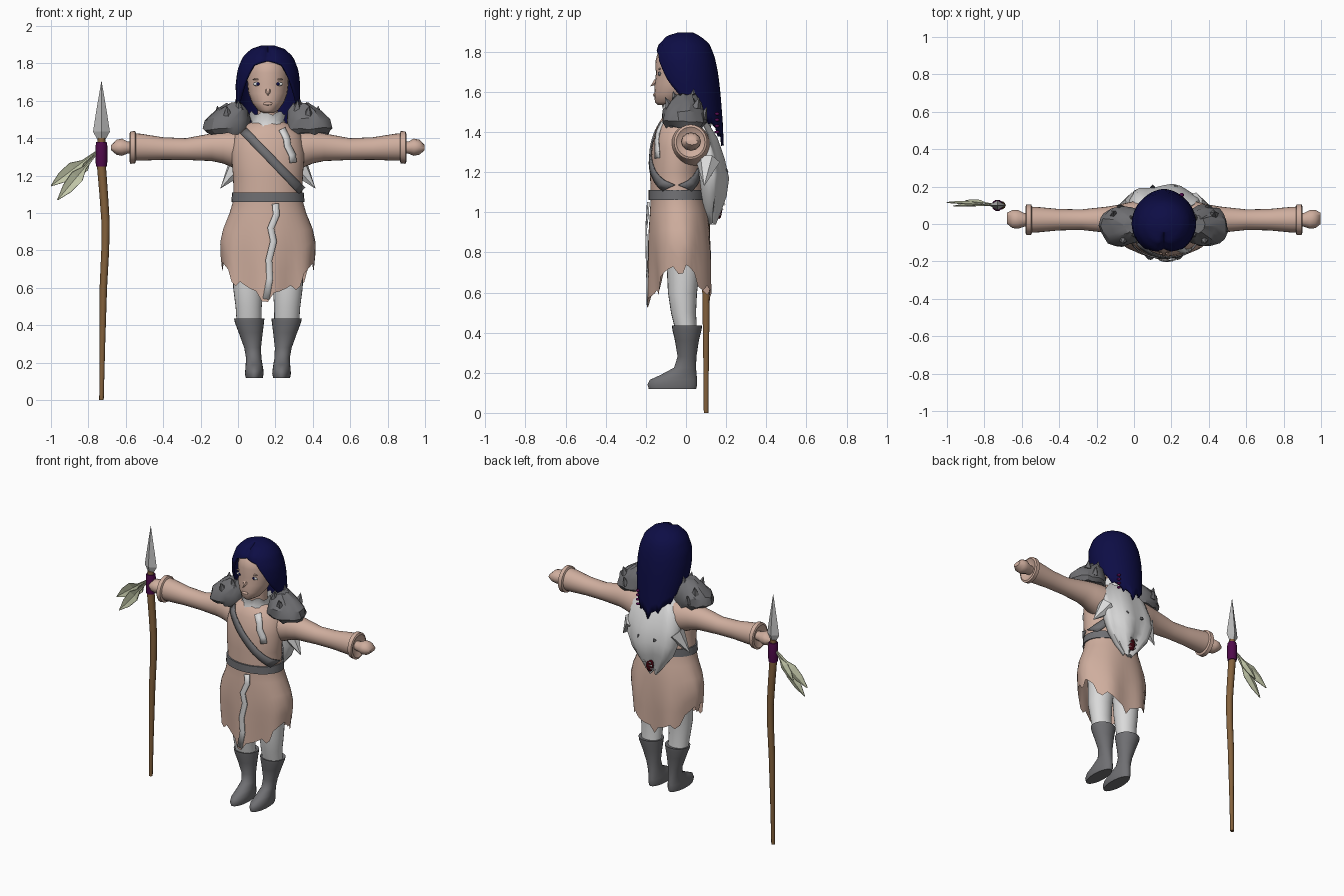
import bpy, bmesh, math, random
from mathutils import Vector

random.seed(4)
cube = bpy.data.objects.get("Cube")
if cube:
    bpy.data.objects.remove(cube, do_unlink=True)

CX = 0.16  # centre line of the figure


def material(name, rgb):
    m = bpy.data.materials.new(name)
    m.use_nodes = True
    m.diffuse_color = (*rgb, 1)
    m.node_tree.nodes["Principled BSDF"].inputs["Base Color"].default_value = (*rgb, 1)
    return m


SKIN = material("warm skin tan", (0.62, 0.42, 0.34))
HAIR = material("midnight blue", (0.004, 0.004, 0.06))
GREY = material("leather grey", (0.16, 0.16, 0.17))
WHITE = material("cloth white", (0.7, 0.7, 0.7))
WOOD = material("wood brown", (0.23, 0.12, 0.045))
PURPLE = material("wrap purple", (0.08, 0.003, 0.07))
FEATHER = material("feather green", (0.55, 0.58, 0.4))
STEEL = material("blade steel", (0.5, 0.5, 0.5))
RED = material("mouth dark red", (0.06, 0.002, 0.006))


def finish(name, bm, mat, smooth=50, thick=0):
    bmesh.ops.recalc_face_normals(bm, faces=bm.faces)
    me = bpy.data.meshes.new(name)
    bm.to_mesh(me)
    bm.free()
    me.materials.append(mat)
    ob = bpy.data.objects.new(name, me)
    bpy.context.collection.objects.link(ob)
    if thick:
        mod = ob.modifiers.new("thickness", "SOLIDIFY")
        mod.thickness = thick
        mod.offset = 0
    if smooth:
        bpy.ops.object.select_all(action="DESELECT")
        ob.select_set(True)
        bpy.context.view_layer.objects.active = ob
        bpy.ops.object.shade_smooth_by_angle(angle=math.radians(smooth))
    return ob


def grid(bm, rows, closed):
    for a, b in zip(rows, rows[1:]):
        n = len(a)
        for i in range(n if closed else n - 1):
            j = (i + 1) % n
            bm.faces.new((a[i], a[j], b[j], b[i]))


# Ring: (height, centre, half width, front y, back y); along x the height is the distance out
def loft(name, rings, mat, side=0, n=24, caps=True, smooth=50, shape=None):
    bm = bmesh.new()
    rows = []
    for h, c, r, y0, y1 in rings:
        row = []
        for i in range(n):
            a = 2 * math.pi * i / n
            u, y = c + r * math.cos(a), (y0 + y1) / 2 + (y1 - y0) / 2 * math.sin(a)
            p = (CX + side * h, y, u) if side else (u, y, h)
            row.append(bm.verts.new(shape(a, Vector(p)) if shape else p))
        rows.append(row)
    grid(bm, rows, True)
    if caps:
        bm.faces.new(rows[0])
        bm.faces.new(rows[-1])
    return finish(name, bm, mat, smooth)


def sample(rings, z):
    for a, b in zip(rings, rings[1:]):
        if a[0] >= z >= b[0]:
            t = (a[0] - z) / (a[0] - b[0])
            return [p + (q - p) * t for p, q in zip(a, b)]
    return rings[-1]


def ellipsoid(name, pos, size, mat, jitter=0, smooth=50, sub=3):
    bm = bmesh.new()
    bmesh.ops.create_icosphere(bm, subdivisions=sub, radius=1)
    for v in bm.verts:
        k = 1 + random.uniform(-jitter, jitter)
        v.co = Vector(pos) + Vector(c * s * k for c, s in zip(v.co, size))
    return finish(name, bm, mat, smooth)


def spike(name, base, tip, r, mat, n=6):
    base, tip = Vector(base), Vector(tip)
    rot = (tip - base).to_track_quat("Z", "Y")
    bm = bmesh.new()
    ring = [bm.verts.new(base + rot @ Vector((r * math.cos(k * math.tau / n), r * math.sin(k * math.tau / n), 0)))
            for k in range(n)]
    top = bm.verts.new(tip)
    for i in range(n):
        bm.faces.new((ring[i], ring[(i + 1) % n], top))
    bm.faces.new(ring)
    return finish(name, bm, mat, 0)


# Dress: bodice and skirt in one, with a ragged hem
DRESS = [(1.5, CX, .06, -.08, .05), (1.47, CX, .12, -.12, .06), (1.42, CX, .175, -.15, .075),
         (1.32, CX, .195, -.17, .08), (1.2, CX, .187, -.18, .08), (1.08, CX, .182, -.175, .09),
         (1.0, CX, .205, -.18, .11), (.9, CX, .24, -.185, .122), (.8, CX, .255, -.183, .13),
         (.72, CX, .253, -.18, .13), (.62, CX, .245, -.178, .128)]


def hem(a, p):
    rag = .035 * (1 if int(a * 24 / math.tau + .5) % 3 == 0 else -.3)
    low = .56 + .17 * math.cos(a) ** 2 - rag
    if p.z < .95:
        p.z = .95 - (.95 - p.z) / .33 * (.95 - low)
        p.y += .012 * math.cos(6 * a) * (.95 - p.z) / .3
    return p


loft("dress", DRESS, SKIN, shape=hem, caps=False, n=48)
loft("belt", [(z, CX, sample(DRESS, z)[2] + .008, -.187, .1) for z in (1.11, 1.06)], GREY, n=32)


# Cloth bands that lie on the dress, front (-1) or back (1)
def band(name, path, width, mat, facing=-1, lift=.007):
    bm = bmesh.new()
    rows = []
    for i, p in enumerate(path):
        p = Vector(p)
        d = Vector(path[min(i + 1, len(path) - 1)]) - Vector(path[max(i - 1, 0)])
        side = Vector((-d.y, d.x)).normalized() * width / 2
        row = []
        for k in (-1, 0, 1):
            q = p + side * k
            _, c, r, y0, y1 = sample(DRESS, q.y)
            s = math.sqrt(max(0, 1 - ((q.x - c) / (r + .004)) ** 2))
            row.append(bm.verts.new((q.x, (y0 + y1) / 2 + facing * ((y1 - y0) / 2 * s + lift), q.y)))
        rows.append(row)
    grid(bm, rows, False)
    return finish(name, bm, mat, 50, .008)


sash = [(.03 + .31 * t / 14, 1.44 - .32 * t / 14) for t in range(15)]
band("sash_front", sash, .045, GREY)
band("sash_back", sash, .045, GREY, 1)
band("chest_trim", [(.235, 1.45), (.26, 1.4), (.265, 1.36), (.29, 1.31), (.295, 1.27)], .035, WHITE, lift=.005)
band("skirt_trim", [(.2, 1.05), (.205, .99), (.175, .92), (.19, .85), (.165, .75), (.17, .65), (.15, .54)],
     .035, WHITE, lift=.015)

# Collar
loft("collar", [(1.44, CX, .11, -.13, .07), (1.49, CX, .085, -.11, .06), (1.535, CX, .1, -.12, .06)], WHITE, caps=False,
     shape=lambda a, p: p + Vector((0, 0, .012 * math.cos(7 * a))))

# Head and face
loft("neck", [(1.44, CX, .055, -.06, .05), (1.62, CX, .055, -.07, .05)], SKIN)
loft("head", [(1.535, CX, .03, -.14, -.03), (1.55, CX, .055, -.155, 0), (1.59, CX, .085, -.158, .04),
              (1.64, CX, .104, -.156, .08), (1.69, CX, .11, -.15, .1), (1.75, CX, .112, -.153, .11),
              (1.8, CX, .1, -.14, .1), (1.84, CX, .06, -.1, .06)], SKIN)
spike("nose", (CX, -.146, 1.652), (CX, -.178, 1.627), .018, SKIN)
ellipsoid("lips", (CX, -.156, 1.585), (.025, .008, .009), SKIN)
for s, label in ((-1, "right"), (1, "left")):
    ellipsoid(label + "_eye", (CX + s * .055, -.131, 1.69), (.026, .006, .011), WHITE, sub=2)
    ellipsoid(label + "_iris", (CX + s * .053, -.136, 1.69), (.009, .004, .009), HAIR, sub=2)
    ellipsoid(label + "_brow", (CX + s * .055, -.131, 1.715), (.028, .006, .005), SKIN, sub=2)

# Hair: a shell combed down from the crown, short over the face and long behind
HAIR_RINGS = [(1.89, CX, .03, -.04, .03), (1.872, CX, .085, -.1, .07), (1.83, CX, .13, -.14, .115),
              (1.76, CX, .157, -.16, .14), (1.68, CX, .166, -.155, .155), (1.58, CX, .162, -.13, .166),
              (1.45, CX, .14, -.08, .176), (1.32, CX, .115, -.05, .182)]
ENDS = [(0, 1.82), (30, 1.79), (42, 1.73), (55, 1.65), (75, 1.57), (100, 1.53), (130, 1.44), (181, 1.36)]


def hair():
    bm = bmesh.new()
    cols = 48
    rows = [[] for _ in range(15)]
    for i in range(cols):
        deg = i * 360 / cols
        turn = min(deg, 360 - deg)
        end = next(p[1] + (q[1] - p[1]) * (turn - p[0]) / (q[0] - p[0])
                   for p, q in zip(ENDS, ENDS[1:]) if p[0] <= turn <= q[0])
        end -= .03 * (i % 4 == 0) * (turn > 110)
        a = math.radians(deg)
        for k, row in enumerate(rows):
            z = 1.89 + (end - 1.89) * (k / 14) ** 1.5
            _, c, r, y0, y1 = sample(HAIR_RINGS, z)
            dip = .018 * max(0, 1 - turn / 18) * min(1, k / 4)
            row.append(bm.verts.new((c + r * math.sin(a), (y0 + y1) / 2 - (y1 - y0) / 2 * math.cos(a) + dip, z - dip / 2)))
    grid(bm, rows, True)
    bm.faces.new(rows[0])
    finish("hair", bm, HAIR, 60, .014)


hair()
for k in range(4):
    ellipsoid("braid_tie", (.255, .155, 1.4 + .03 * k), (.014, .014, .009), PURPLE, sub=1)

# Hood hanging down the back, with ears and a toothed mouth
loft("hood", [(1.46, CX, .1, .01, .1), (1.38, CX, .17, .03, .15), (1.28, CX, .19, .04, .185),
              (1.18, CX, .185, .05, .208), (1.09, CX, .15, .065, .195), (1.01, CX, .085, .085, .165),
              (.95, CX, .03, .11, .14)], WHITE,
     shape=lambda a, p: p + Vector((0, .01 * math.cos(5 * a), .012 * math.sin(4 * a))))
ellipsoid("hood_mouth", (CX, .165, 1.015), (.03, .015, .05), RED, sub=2)
for s in (-1, 1):
    spike("hood_ear", (CX + s * .16, .11, 1.25), (CX + s * .255, .09, 1.13), .06, WHITE)
    for k in range(3):
        z = .99 + .025 * k
        spike("hood_tooth", (CX + s * .027, .165 + .012 * k, z), (CX + s * .008, .18 + .008 * k, z), .008, WHITE, 4)
    spike("hood_eye", (CX + s * .06, .196, 1.21), (CX + s * .06, .212, 1.2), .014, GREY, 5)

# Limbs and shoulder pads
for s, label in ((-1, "right"), (1, "left")):
    sleeve = [(.08, 1.33, .11), (.18, 1.34, .1), (.24, 1.35, .085), (.3, 1.352, .074), (.44, 1.342, .058),
              (.56, 1.345, .06), (.68, 1.352, .072), (.705, 1.353, .073), (.71, 1.352, .086), (.735, 1.35, .087),
              (.74, 1.35, .075), (.72, 1.35, .04)]
    loft(label + "_sleeve", [(d, z, r, .023 - r * .95, .023 + r * .95) for d, z, r in sleeve], SKIN, side=s)
    loft(label + "_hand", [(.7, 1.35, .028, 0, .05), (.75, 1.35, .032, -.015, .06), (.78, 1.352, .046, -.025, .075),
                           (.81, 1.352, .04, -.022, .075), (.838, 1.35, .014, 0, .06)], SKIN, side=s, n=12)
    x = CX + s * .215
    loft(label + "_shoulder_pad", [(1.425, x, .11, -.1, .085), (1.45, x + s * .005, .125, -.12, .1),
                                   (1.5, x, .118, -.115, .095), (1.55, x - s * .022, .085, -.085, .075),
                                   (1.585, x - s * .04, .04, -.05, .04)], GREY, n=20, smooth=30,
         shape=lambda a, p: p + Vector((random.uniform(-.007, .007), random.uniform(-.009, .009), random.uniform(-.009, .009))))
    for dx, y, z in ((-.06, -.05, 1.55), (-.05, .03, 1.56), (.0, -.08, 1.52), (.05, .05, 1.52), (.02, .08, 1.47)):
        spike(label + "_pad_tuft", (x + s * dx, y, z), (x + s * (dx + .005), y * 1.3, z + .055), .028, GREY, 5)

    def mirrored(rings):
        return [(z, CX + s * d, r, y0, y1) for z, d, r, y0, y1 in rings]

    loft(label + "_leg", mirrored([(.4, .1, .066, -.05, .055), (.5, .103, .07, -.075, .05), (.6, .106, .08, -.09, .055),
                                   (.8, .1, .09, -.1, .08)]), WHITE)
    loft(label + "_boot", mirrored([(.118, .073, .045, -.185, .05), (.14, .073, .05, -.192, .056),
                                    (.165, .073, .048, -.18, .055), (.19, .074, .045, -.125, .053),
                                    (.225, .076, .041, -.06, .05), (.28, .082, .045, -.042, .052),
                                    (.36, .092, .064, -.055, .064), (.415, .099, .078, -.068, .078),
                                    (.435, .1, .081, -.07, .08), (.43, .1, .06, -.05, .06)]), GREY)


# Spear, standing beside the figure
def pole(name, rings, mat, n=10, flat=1, smooth=40):
    loft(name, [(z, x, r, .1 - r * flat, .1 + r * flat) for z, x, r in rings], mat, n=n, smooth=smooth)


pole("spear_shaft", [(0, -.73, .012), (.3, -.725, .015), (.6, -.72, .02), (.8, -.71, .021), (.95, -.708, .022),
                     (1.1, -.718, .023), (1.25, -.73, .024), (1.4, -.73, .02)], WOOD)
pole("spear_wrap", [(1.25, -.73, .029), (1.27, -.73, .031), (1.36, -.73, .031), (1.38, -.73, .028)], PURPLE)
pole("spear_blade", [(1.39, -.73, .02), (1.435, -.73, .045), (1.52, -.73, .032), (1.705, -.73, .001)],
     STEEL, 4, .6, 0)


def feather(name, root, tip, width):
    root, tip = Vector(root), Vector(tip)
    d = tip - root
    side = Vector((-d.z, 0, d.x)).normalized() * width
    bm = bmesh.new()
    rows = []
    for t, w in ((0, .1), (.3, .25), (.5, 1), (.75, .8), (1, .05)):
        p = root + d * t
        rows.append([bm.verts.new(p + side * w * k + Vector((0, .012 * w * (k == 0), 0))) for k in (-1, 0, 1)])
    grid(bm, rows, False)
    finish(name, bm, FEATHER, 0, .005)


feather("upper_feather", (-.755, .1, 1.33), (-1.0, .115, 1.145), .038)
feather("lower_feather", (-.755, .1, 1.32), (-.965, .095, 1.07), .036)
feather("short_feather", (-.75, .105, 1.33), (-.9, .125, 1.17), .03)
